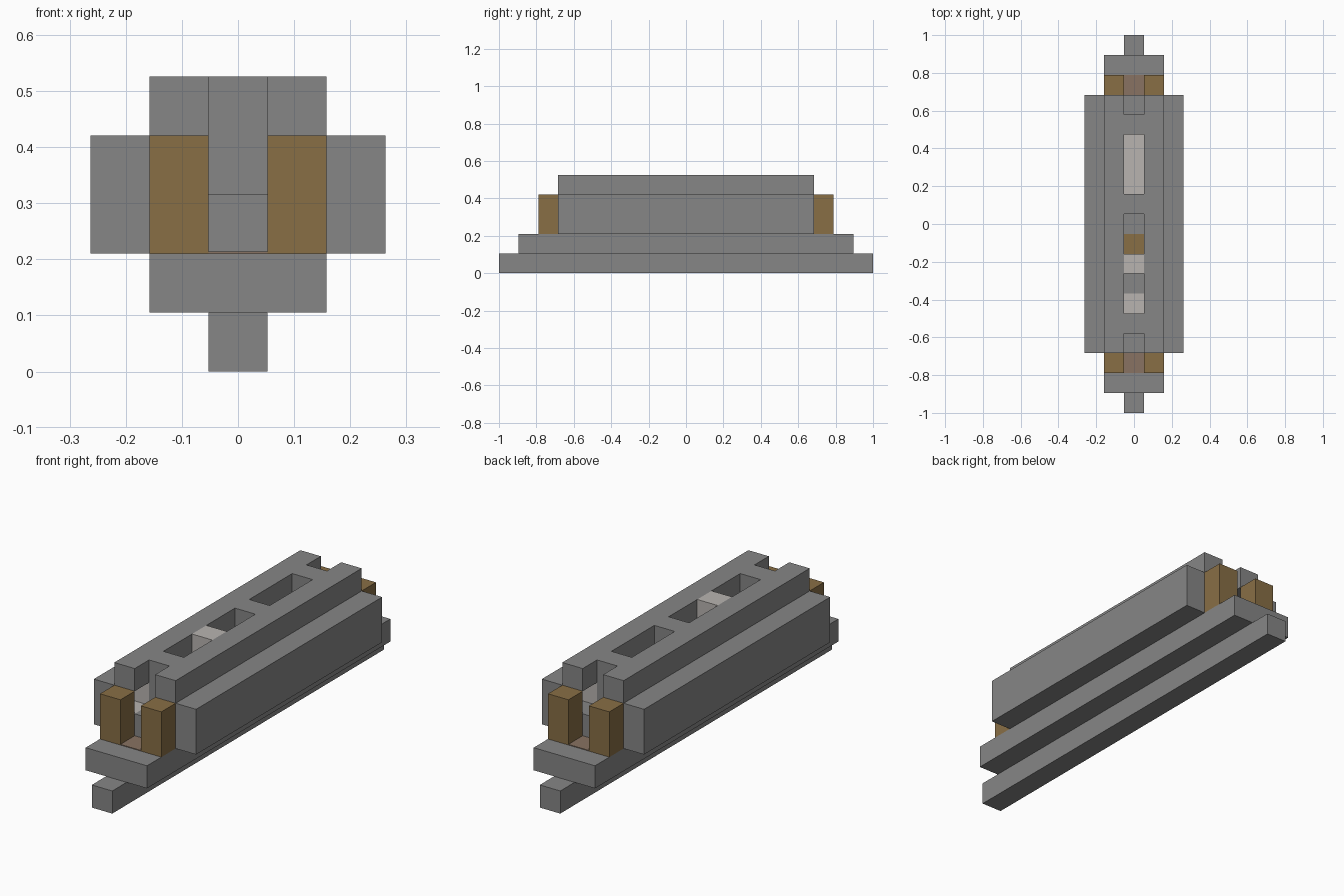
import bpy
import bmesh
from mathutils import Matrix, Vector

U = 2 / 19  # one block

cube = bpy.data.objects.get("Cube")
if cube:
    bpy.data.objects.remove(cube, do_unlink=True)


def material(name, rgb):
    mat = bpy.data.materials.new(name)
    mat.use_nodes = True
    mat.diffuse_color = (*rgb, 1)
    bsdf = mat.node_tree.nodes["Principled BSDF"]
    bsdf.inputs["Base Color"].default_value = (*rgb, 1)
    bsdf.inputs["Roughness"].default_value = 0.9
    return mat


grey = material("stone_grey", (0.24, 0.24, 0.24))
pale = material("pale_grey", (0.48, 0.456, 0.434))
brown = material("wood_brown", (0.246, 0.156, 0.06))
dusky = material("dusky_brown", (0.246, 0.171, 0.122))


def box(name, x, y, z, mat):
    """Box given as (min, max) ranges in blocks."""
    low, high = (Vector(p) * U for p in zip(x, y, z))
    bm = bmesh.new()
    bmesh.ops.create_cube(bm, size=1, matrix=Matrix.Translation((low + high) / 2)
                          @ Matrix.Diagonal((*(high - low), 1)))
    mesh = bpy.data.meshes.new(name)
    bm.to_mesh(mesh)
    bm.free()
    mesh.materials.append(mat)
    obj = bpy.data.objects.new(name, mesh)
    bpy.context.collection.objects.link(obj)


def span(a, b, sign):
    return tuple(sorted((a * sign, b * sign)))


MID = (-0.5, 0.5)

# Stepped base
box("keel", MID, (-9.5, 9.5), (0, 1), grey)
box("lower_deck", (-1.5, 1.5), (-8.5, 8.5), (1, 2), grey)

for sx, side in ((1, "left"), (-1, "right")):
    # Outer walls and the roof rails above them
    box(side + "_wall", span(1.5, 2.5, sx), (-6.5, 6.5), (2, 4), grey)
    inner = span(0.5, 1.5, sx)
    box(side + "_roof_rail", inner, (-6.5, 6.5), (4, 5), grey)
    # Inner floor beside the centre line
    box(side + "_inner_floor", inner, (-6.5, 5.5), (2, 3), pale)
    box(side + "_back_floor", inner, (5.5, 6.5), (2, 3), grey)
    for sy, end in ((-1, "front"), (1, "back")):
        box(f"{end}_{side}_post", inner, span(6.5, 7.5, sy), (2, 4), brown)
        box(f"{end}_{side}_bulkhead", inner, span(4.5, 5.5, sy), (3, 4), pale)

for sy, end in ((-1, "front"), (1, "back")):
    # Doorways between the posts
    box(end + "_threshold", MID, span(6.5, 7.5, sy), (2, 2.03), dusky)
    box(end + "_step", MID, span(5.5, 6.5, sy), (2, 3), grey)
    box(end + "_pillar", MID, span(4.5, 5.5, sy), (2, 5), grey)

# Roof cross beam and the pale column in the long opening
box("roof_beam", MID, (0.5, 1.5), (2, 5), grey)
box("pale_column", MID, (-2.5, -1.5), (2, 5), pale)

# Centre floor seen through the openings
box("back_floor_strip", MID, (1.5, 4.5), (2, 3), pale)
for name, y, mat in (("middle_floor", -0.5, grey), ("wood_floor", -1.5, brown),
                     ("front_floor", -3.5, grey), ("front_pale_floor", -4.5, pale)):
    box(name, MID, (y, y + 1), (2, 3), mat)
